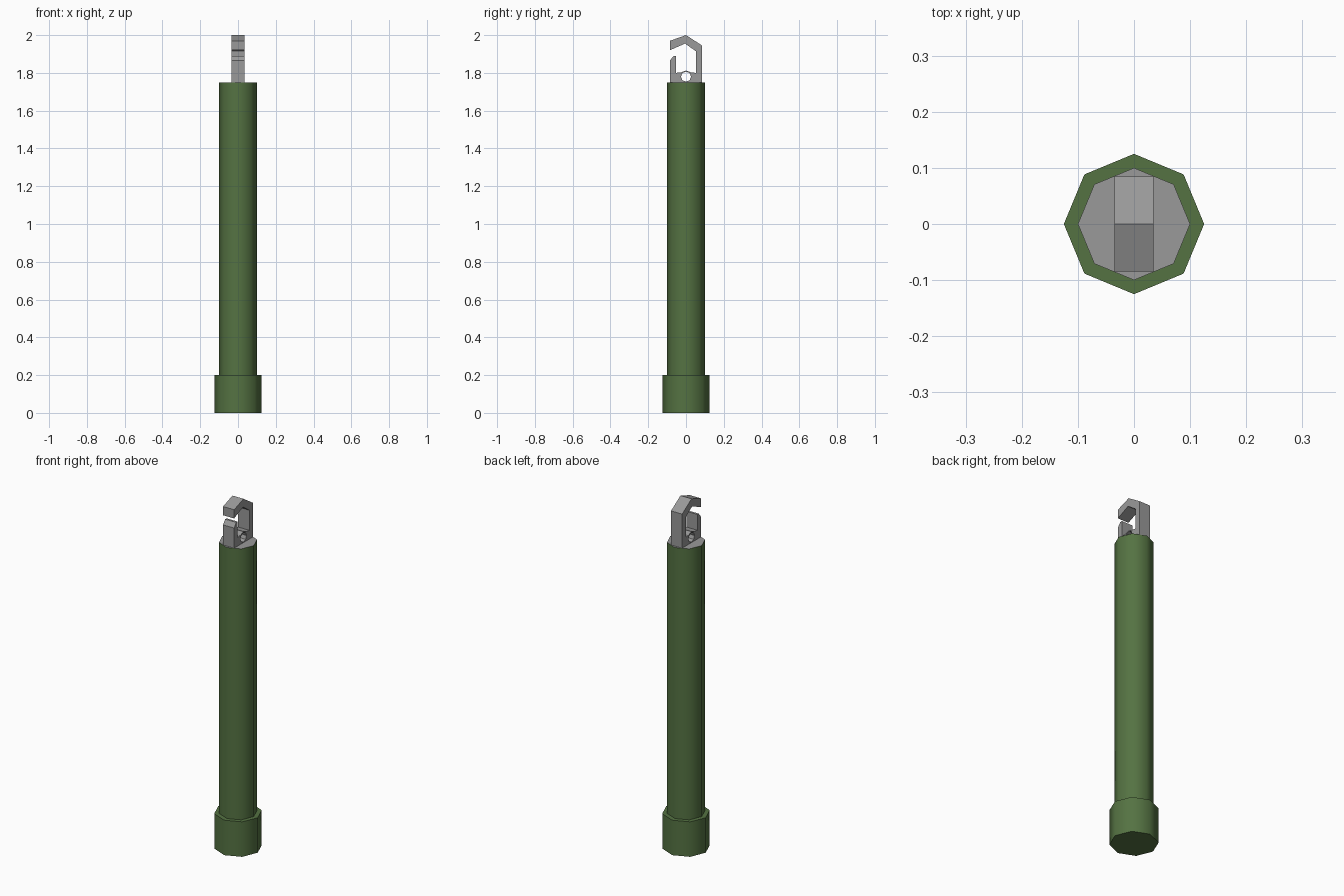
import bpy, bmesh, math

if "Cube" in bpy.data.objects:
    bpy.data.objects.remove(bpy.data.objects["Cube"])

SIDES = 8
green = bpy.data.materials.new("green_plastic")
green.diffuse_color = (0.09, 0.17, 0.055, 1)
green.use_nodes = True
green.node_tree.nodes["Principled BSDF"].inputs["Base Color"].default_value = green.diffuse_color
grey = bpy.data.materials.new("grey_cap")
grey.diffuse_color = (0.32, 0.32, 0.32, 1)
grey.use_nodes = True
grey.node_tree.nodes["Principled BSDF"].inputs["Base Color"].default_value = grey.diffuse_color


def activate(obj):
    bpy.ops.object.select_all(action='DESELECT')
    obj.select_set(True)
    bpy.context.view_layer.objects.active = obj


def lathe(name, profile):
    """Closed octagonal solid from (radius, z) rings, bottom to top."""
    bm = bmesh.new()
    rings = []
    for r, z in profile:
        rings.append([bm.verts.new((r * math.cos(i * math.tau / SIDES),
                                    r * math.sin(i * math.tau / SIDES), z))
                      for i in range(SIDES)])
    for low, high in zip(rings, rings[1:]):
        for i in range(SIDES):
            j = (i + 1) % SIDES
            bm.faces.new((low[i], low[j], high[j], high[i]))
    bm.faces.new(rings[0][::-1])
    top = bm.faces.new(rings[-1])
    top.material_index = 1
    mesh = bpy.data.meshes.new(name)
    bm.to_mesh(mesh)
    bm.free()
    obj = bpy.data.objects.new(name, mesh)
    bpy.context.collection.objects.link(obj)
    return obj


# Octagonal tube with wider foot; its top face is grey
tube = lathe("tube_body", [(0.125, 0), (0.125, 0.2), (0.1, 0.2), (0.1, 1.75)])
tube.data.materials.append(green)
tube.data.materials.append(grey)
activate(tube)
bpy.ops.object.shade_smooth_by_angle(angle=math.radians(50))

# Hook outline in (y, z), with a round eyelet near its foot
outline = [(-0.085, 1.75), (0.085, 1.75), (0.085, 1.945), (0, 2.0),
           (-0.085, 1.97), (-0.085, 1.92), (-0.005, 1.955), (0.052, 1.915),
           (0.052, 1.80), (0.026, 1.803), (0, 1.812), (-0.026, 1.803),
           (-0.053, 1.80), (-0.053, 1.89), (-0.066, 1.89), (-0.085, 1.865)]
eyelet = [(0.027 * math.cos(i * math.tau / SIDES),
           1.78 + 0.027 * math.sin(i * math.tau / SIDES)) for i in range(SIDES)]

curve = bpy.data.curves.new("hook", 'CURVE')
curve.dimensions = '2D'
curve.fill_mode = 'BOTH'
curve.extrude = 0.035
for pts in (outline, eyelet):
    spline = curve.splines.new('POLY')
    spline.points.add(len(pts) - 1)
    for p, (y, z) in zip(spline.points, pts):
        p.co = (y, z, 0, 1)
    spline.use_cyclic_u = True
hook = bpy.data.objects.new("hook", curve)
bpy.context.collection.objects.link(hook)
hook.rotation_euler = (math.pi / 2, 0, math.pi / 2)
hook.data.materials.append(grey)
activate(hook)
bpy.ops.object.convert(target='MESH')
bpy.ops.object.shade_flat()
